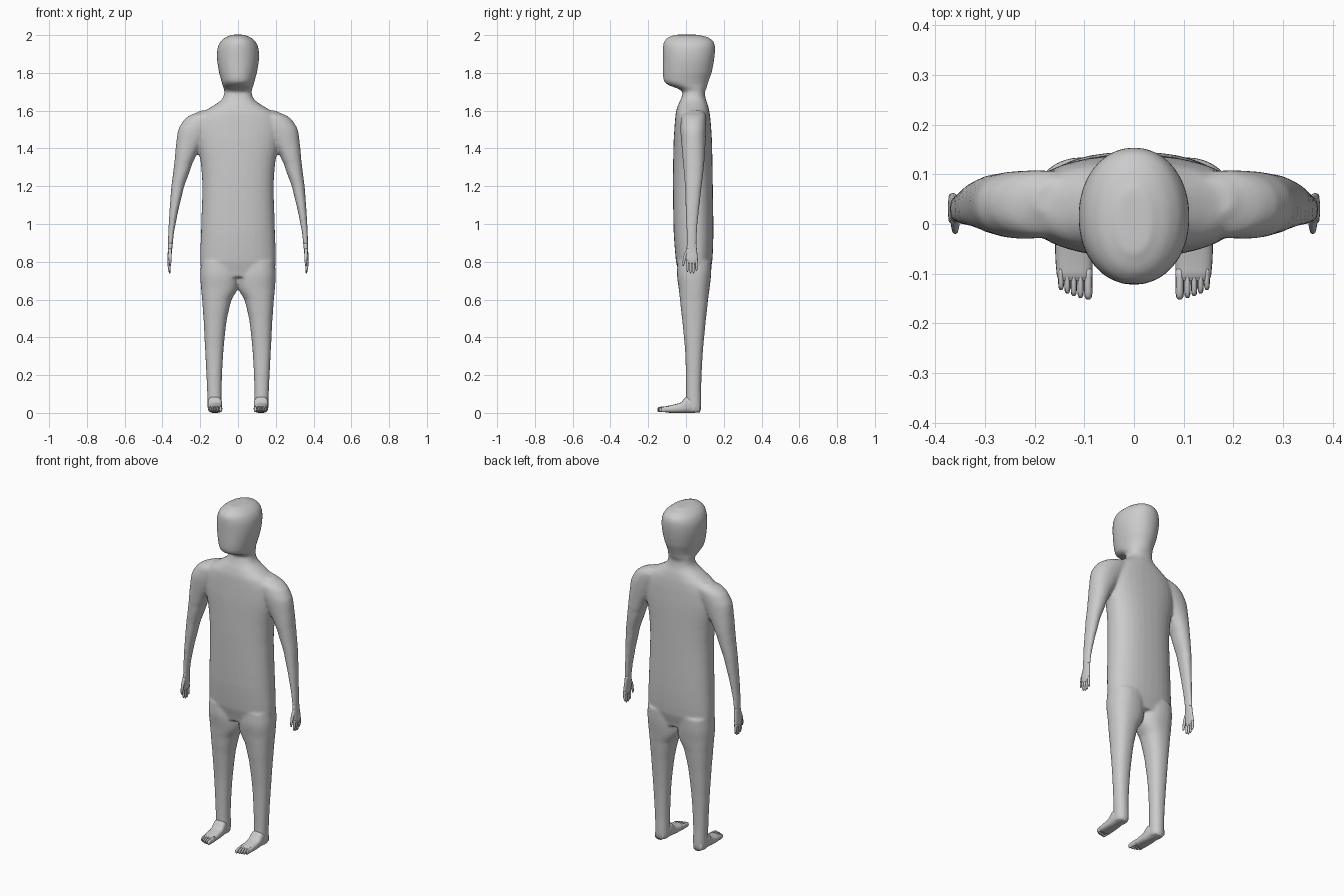
import bpy, bmesh, math
from mathutils import Vector

skin = bpy.data.materials.new("plain grey")
skin.diffuse_color = (0.6, 0.6, 0.6, 1)


def spline(rings, steps):
    """Smoothly interpolated copies of the ring values."""
    out = []
    for i in range(len(rings) - 1):
        p = [rings[max(0, min(len(rings) - 1, i + k))] for k in (-1, 0, 1, 2)]
        for s in range(steps):
            t = s / steps
            row = [0.5 * (2 * b + (c - a) * t + (2 * a - 5 * b + 4 * c - d) * t * t
                          + (3 * b - a - 3 * c + d) * t ** 3) for a, b, c, d in zip(*p)]
            row[0] = p[1][0] + (p[2][0] - p[1][0]) * t
            out.append(row)
    return out + [list(rings[-1])]


def loft(bm, rings, along="z", power=2.2, side=1, n=24, steps=3):
    """Skin oval rings: (position, x min, x max, other min, other max)."""
    loops = []
    for pos, x0, x1, v0, v1 in spline(rings, steps):
        loop = []
        for k in range(n):
            a = 2 * math.pi * k / n
            c, s = math.cos(a), math.sin(a)
            x = (x0 + x1) / 2 + (x1 - x0) / 2 * math.copysign(abs(c) ** (2 / power), c)
            v = (v0 + v1) / 2 + (v1 - v0) / 2 * math.copysign(abs(s) ** (2 / power), s)
            loop.append(bm.verts.new((x * side, v, pos) if along == "z" else (x * side, pos, v)))
        loops.append(loop)
    for a, b in zip(loops, loops[1:]):
        for k in range(n):
            bm.faces.new((a[k], a[(k + 1) % n], b[(k + 1) % n], b[k]))
    bm.faces.new(loops[0])
    bm.faces.new(loops[-1])


def finish(bm, name):
    bmesh.ops.recalc_face_normals(bm, faces=bm.faces)
    me = bpy.data.meshes.new(name)
    for f in bm.faces:
        f.smooth = True
    bm.to_mesh(me)
    bm.free()
    me.materials.append(skin)
    ob = bpy.data.objects.new(name, me)
    bpy.context.collection.objects.link(ob)
    return ob


# Body: torso, head, arms and legs fused into one skin
bm = bmesh.new()
torso = [(0.72, .19, -.035, .12), (0.80, .20, -.053, .139), (0.95, .196, -.065, .145),
         (1.2, .189, -.069, .142), (1.33, .198, -.068, .14), (1.45, .22, -.065, .137),
         (1.54, .22, -.059, .131), (1.59, .19, -.054, .125), (1.63, .125, -.042, .116),
         (1.66, .086, -.028, .105), (1.69, .073, -.018, .10), (1.73, .074, -.01, .10)]
loft(bm, [(z, -w, w, a, b) for z, w, a, b in torso], power=2.35, n=32)

head = [(1.69, .066, -.012, .095), (1.715, .076, -.04, .107), (1.735, .082, -.092, .113),
        (1.755, .088, -.117, .120), (1.80, .10, -.122, .136), (1.87, .111, -.122, .149),
        (1.93, .109, -.122, .154), (1.965, .094, -.117, .147), (1.988, .068, -.095, .118),
        (2.002, .035, -.06, .07)]
loft(bm, [(z, -w, w, a, b) for z, w, a, b in head], power=2.1, n=32)

arm = [(1.60, .08, .20, .01, .09), (1.575, .08, .255, -.02, .105), (1.55, .09, .288, -.027, .108),
       (1.50, .13, .317, -.03, .107), (1.42, .185, .328, -.024, .103), (1.37, .218, .333, -.02, .10),
       (1.32, .242, .338, -.015, .096), (1.2, .285, .353, -.006, .083), (1.0, .33, .367, 0, .062),
       (0.88, .346, .371, .003, .057), (0.84, .35, .372, .002, .058)]
leg = [(0.80, .0, .196, -.045, .135), (0.73, -.004, .2, -.048, .133), (0.66, .0, .196, -.039, .125),
       (0.60, .034, .19, -.032, .117), (0.49, .06, .182, -.02, .105), (0.33, .077, .174, -.005, .09),
       (0.15, .086, .165, .0, .081), (0.03, .086, .161, .0, .081), (0.004, .09, .158, .002, .077)]
for s in (1, -1):
    loft(bm, arm, side=s)
    loft(bm, leg, side=s, power=2.3)
body = finish(bm, "body")
rm = body.modifiers.new("fuse", "REMESH")
rm.mode = "VOXEL"
rm.voxel_size = 0.008
rm.use_smooth_shade = True
sm = body.modifiers.new("soften", "SMOOTH")
sm.factor = 0.5
sm.iterations = 6

# Hands: palm, four fingers and a thumb
bm = bmesh.new()
loft(bm, [(.90, .346, .369, .006, .055), (.86, .349, .371, .002, .058), (.82, .353, .374, -.001, .062),
          (.80, .355, .374, .0, .062), (.79, .359, .371, .004, .058)], power=2.5)
for y, tip in ((.008, .746), (.024, .738), (.040, .739), (.055, .75)):
    loft(bm, [(.81, .356, .373, y - .007, y + .007), (.775, .357, .372, y - .0065, y + .0065),
              (tip + .008, .357, .367, y - .006, y + .006), (tip, .360, .364, y - .002, y + .002)], n=10)
loft(bm, [(.87, .351, .369, .003, .022), (.835, .351, .368, -.012, .008),
          (.80, .353, .366, -.019, -.005), (.778, .355, .363, -.02, -.01)], n=10)
hand = finish(bm, "hands")
hand.modifiers.new("both sides", "MIRROR")

# Feet: instep and five toes
bm = bmesh.new()
loft(bm, [(.075, .10, .152, .002, .05), (.03, .088, .16, .0, .08), (.0, .085, .16, .0, .085),
          (-.025, .084, .159, .0, .056), (-.07, .083, .158, .0, .043), (-.105, .084, .155, .002, .036),
          (-.115, .088, .151, .008, .03)], along="y", power=2.8)
toes = ((.092, .0085, -.152), (.1075, .0065, -.149), (.121, .0063, -.145),
        (.134, .0062, -.140), (.1465, .006, -.133))
for x, r, tip in toes:
    loft(bm, [(-.09, x - r, x + r, .004, .036), (tip + .015, x - r, x + r, .004, .033),
              (tip + .004, x - r * .8, x + r * .8, .006, .029),
              (tip, x - r * .4, x + r * .4, .011, .022)], along="y", n=10)
foot = finish(bm, "feet")
foot.modifiers.new("both sides", "MIRROR")
